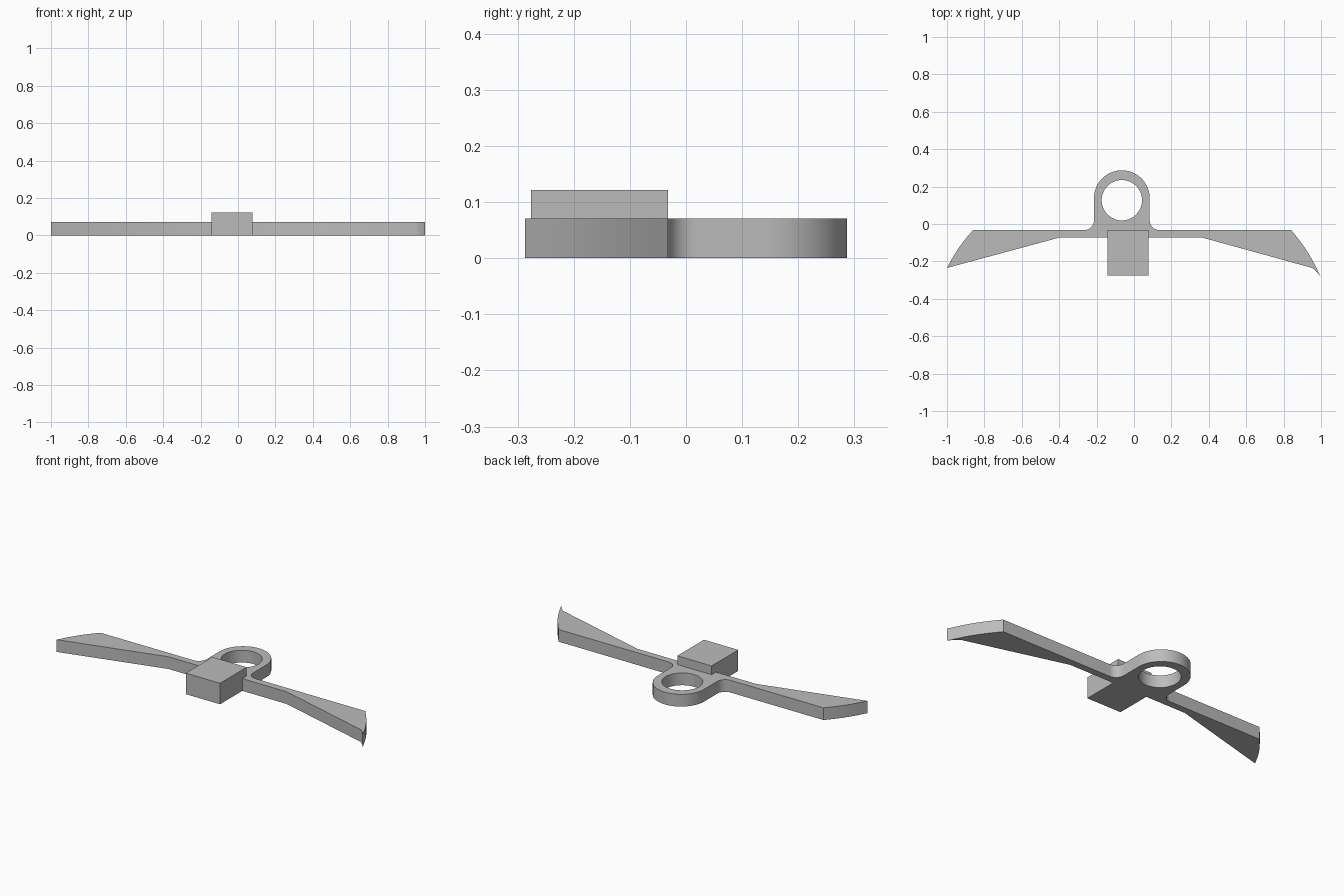
import bpy, bmesh
from math import radians, sin, cos, pi
from mathutils import Vector

cube = bpy.data.objects.get("Cube")
if cube:
    bpy.data.objects.remove(cube, do_unlink=True)

grey = bpy.data.materials.new("plain grey")
grey.use_nodes = True
colour = (0.5, 0.5, 0.5, 1)
grey.diffuse_color = colour
grey.node_tree.nodes["Principled BSDF"].inputs["Base Color"].default_value = colour


def arc(cx, cy, r, start, end, steps):
    """Points along a circular arc, angles in degrees."""
    angles = [radians(start + (end - start) * i / steps) for i in range(steps + 1)]
    return [(cx + r * cos(a), cy + r * sin(a)) for a in angles]


def bowed(p, q, bulge, steps=10):
    """Points from p to q bowed to the right of the direction of travel."""
    p, q = Vector(p), Vector(q)
    d = (q - p).normalized()
    side = Vector((d.y, -d.x))
    return [tuple(p.lerp(q, i / steps) + side * bulge * sin(pi * i / steps))
            for i in range(steps + 1)]


def plate(name, loops, height):
    """Fill closed outlines (inner ones become holes) and raise them."""
    bm = bmesh.new()
    edges = []
    for loop in loops:
        verts = [bm.verts.new((x, y, 0)) for x, y in loop]
        edges += [bm.edges.new((v, verts[i - 1])) for i, v in enumerate(verts)]
    bmesh.ops.triangle_fill(bm, edges=edges, use_beauty=True)
    raised = bmesh.ops.extrude_face_region(bm, geom=bm.faces[:], use_keep_orig=True)
    top = [g for g in raised["geom"] if isinstance(g, bmesh.types.BMVert)]
    bmesh.ops.translate(bm, verts=top, vec=(0, 0, height))
    bmesh.ops.recalc_face_normals(bm, faces=bm.faces[:])
    mesh = bpy.data.meshes.new(name)
    bm.to_mesh(mesh)
    bm.free()
    mesh.materials.append(grey)
    obj = bpy.data.objects.new(name, mesh)
    bpy.context.collection.objects.link(obj)
    bpy.ops.object.select_all(action="DESELECT")
    obj.select_set(True)
    bpy.context.view_layer.objects.active = obj
    bpy.ops.object.shade_smooth_by_angle(angle=radians(30))
    return obj


# Winged arm with a filleted ring mount, outlined anticlockwise
back, front = -0.032, -0.072
ring_x, half, fillet = -0.065, 0.149, 0.05
outline = [(-0.397, front), (0.363, front), (0.953, -0.235)]
outline += bowed((0.953, -0.235), (1.0, -0.287), -0.004, 4)[1:-1]
outline += bowed((1.0, -0.287), (0.84, back), 0.012)
outline += arc(ring_x + half + fillet, back + fillet, fillet, 270, 180, 10)
outline += arc(ring_x, 0.138, half, 0, 180, 40)
outline += arc(ring_x - half - fillet, back + fillet, fillet, 0, -90, 10)
outline += bowed((-0.86, back), (-1.0, -0.235), 0.009)
hole = arc(ring_x, 0.127, 0.108, 0, 360, 48)[:-1]
plate("winged_arm", [outline, hole], 0.071)

# Block standing on the middle of the arm
left, right, near = -0.142, 0.078, -0.276
plate("centre_block",
      [[(left, near), (right, near), (right, back), (left, back)]], 0.122)
